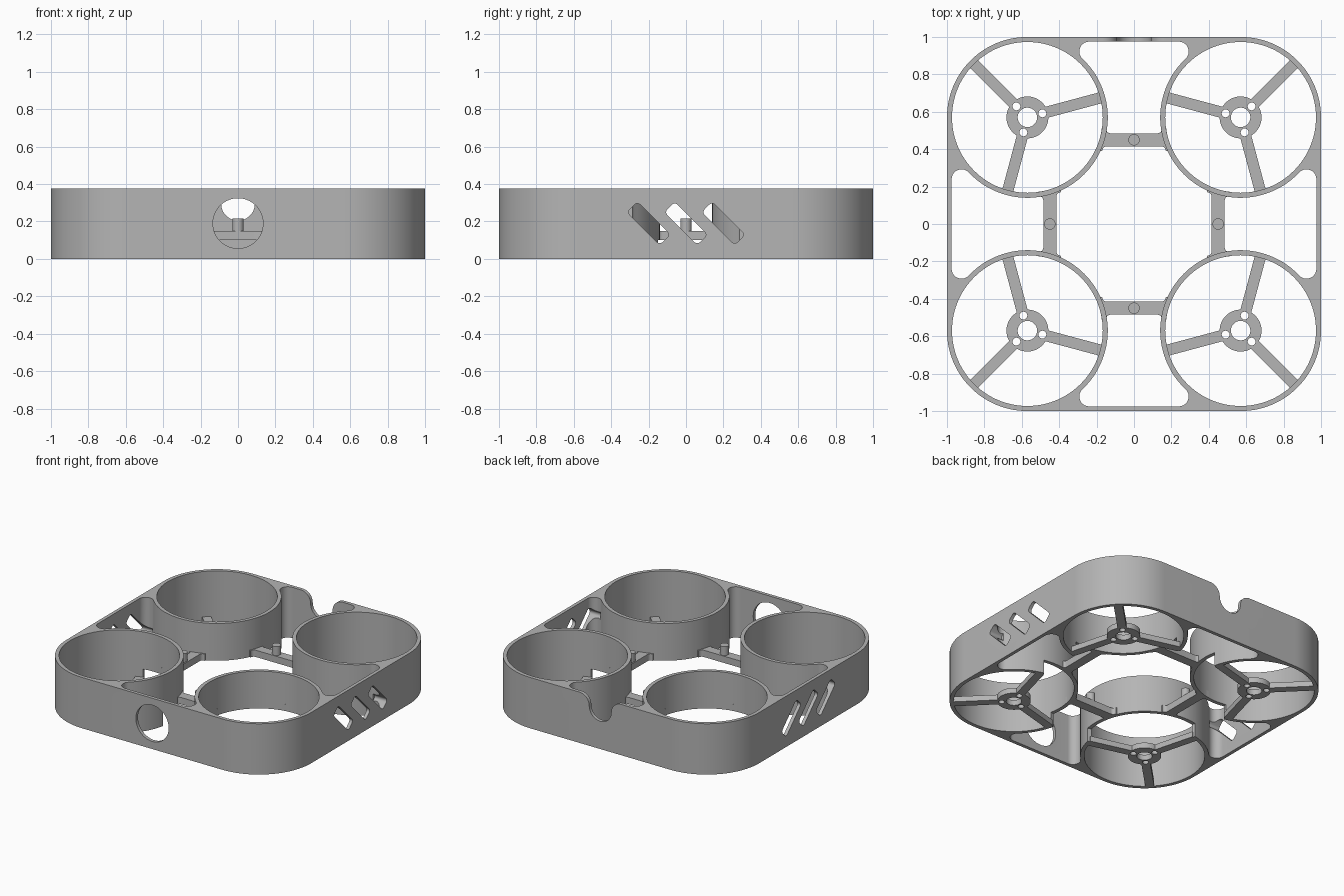
import bpy, bmesh
from math import sin, cos, asin, sqrt, atan2, radians, degrees

if "Cube" in bpy.data.objects:
    bpy.data.objects.remove(bpy.data.objects["Cube"], do_unlink=True)

H = 0.375            # frame height
C, R = 0.57, 0.43    # duct centre offset and outer radius
BORE = 0.403         # duct inner radius
WALL = 0.975         # inner face of the outer wall
FIL = 0.053          # pocket corner radius
CUT = 0.1            # height of the opening under the inner duct walls
CORNERS = [(1, 1), (-1, 1), (-1, -1), (1, -1)]

grey = bpy.data.materials.new("plain grey")
grey.use_nodes = True
colour = (0.46, 0.46, 0.46, 1)
grey.diffuse_color = colour
grey.node_tree.nodes["Principled BSDF"].inputs["Base Color"].default_value = colour


def arc(cx, cy, r, a0, a1, n):
    """Points on an arc, angles in degrees."""
    steps = [radians(a0 + (a1 - a0) * i / n) for i in range(n + 1)]
    return [(cx + r * cos(a), cy + r * sin(a)) for a in steps]


def circle(cx, cy, r, n=96):
    return arc(cx, cy, r, 0, 360, n)[:-1]


def prism(name, pts, lo, hi, axis="z"):
    """Extrude a closed outline from lo to hi along an axis."""
    place = {"z": lambda u, v, w: (u, v, w),
             "y": lambda u, v, w: (u, w, v),
             "x": lambda u, v, w: (w, u, v)}[axis]
    bm = bmesh.new()
    face = bm.faces.new([bm.verts.new(place(u, v, lo)) for u, v in pts])
    top = bmesh.ops.extrude_face_region(bm, geom=[face])["geom"]
    shift = place(0, 0, hi - lo)
    bmesh.ops.translate(bm, vec=shift, verts=[g for g in top if isinstance(g, bmesh.types.BMVert)])
    bmesh.ops.remove_doubles(bm, verts=bm.verts[:], dist=1e-5)
    bmesh.ops.recalc_face_normals(bm, faces=bm.faces[:])
    mesh = bpy.data.meshes.new(name)
    bm.to_mesh(mesh)
    bm.free()
    mesh.materials.append(grey)
    ob = bpy.data.objects.new(name, mesh)
    bpy.context.scene.collection.objects.link(ob)
    return ob


def cut(ob, cutters):
    """Subtract the cutters, bake the result and remove them."""
    for c in cutters:
        mod = ob.modifiers.new("cut", "BOOLEAN")
        mod.operation, mod.solver, mod.object = "DIFFERENCE", "EXACT", c
    bpy.context.view_layer.update()
    deps = bpy.context.evaluated_depsgraph_get()
    mesh = bpy.data.meshes.new_from_object(ob.evaluated_get(deps))
    ob.modifiers.clear()
    ob.data = mesh
    for c in cutters:
        bpy.data.objects.remove(c, do_unlink=True)


def smooth(ob):
    bpy.ops.object.select_all(action="DESELECT")
    ob.select_set(True)
    bpy.context.view_layer.objects.active = ob
    bpy.ops.object.shade_smooth_by_angle(angle=radians(30))


# Frame shell: rounded square
outline = []
for i, (sx, sy) in enumerate(CORNERS):
    outline += arc(sx * C, sy * C, R, 90 * i, 90 * i + 90, 32)
frame = prism("frame", outline, 0, H)

# Central pocket: hugs the ducts, with filleted corners along the walls
fy = WALL - FIL
fx = C - sqrt((R + FIL) ** 2 - (fy - C) ** 2)
t = degrees(atan2(C - fy, C - fx))
corner = (arc(fx, fy, FIL, 90, t, 16) + arc(C, C, R, t + 180, 270 - t, 64)[1:-1]
          + arc(fy, fx, FIL, 90 - t, 0, 16))
pocket = []
for _ in range(4):
    pocket += corner
    corner = [(y, -x) for x, y in corner]
cutters = [prism("pocket_cutter", pocket, -0.1, H + 0.1)]

# Duct bores, and the low openings between the two inner motor arms
for sx, sy in CORNERS:
    cutters.append(prism("bore_cutter", circle(sx * C, sy * C, BORE), -0.1, H + 0.1))
    wedge = arc(0, 0, 0.38, 168, 282, 24) + arc(0, 0, 0.46, 282, 168, 24)
    wedge = [(sx * (C + x), sy * (C + y)) for x, y in wedge]
    cutters.append(prism("opening_cutter", wedge, -0.1, CUT))

# Round front window
cutters.append(prism("window_cutter", circle(0, 0.19, 0.134), -1.1, -0.9, "y"))

# Flared notch in the back wall
notch = (arc(-0.17, 0.295, 0.08, 90, 0, 12) + arc(0, 0.295, 0.09, 180, 360, 24)[1:-1]
         + arc(0.17, 0.295, 0.08, 180, 90, 12) + [(0.17, 0.5), (-0.17, 0.5)])
cutters.append(prism("notch_cutter", notch, 0.9, 1.1, "y"))

# Three slanted slots in each side wall
for side in (-1, 1):
    for y in (-0.2, 0, 0.2):
        slot = []
        for i, (sx, sy) in enumerate(CORNERS):
            slot += arc(sx * 0.102, sy * 0.017, 0.022, 90 * i, 90 * i + 90, 6)
        k = sqrt(0.5)
        slot = [(y + k * (u + v), 0.19 + k * (v - u)) for u, v in slot]
        cutters.append(prism("slot_cutter", slot, side - 0.1, side + 0.1, "x"))
cut(frame, cutters)
smooth(frame)

# Motor mounts: hub with three arms, centre hole and screw holes
HUB, HALF = 0.112, 0.03
ARMS = (45, 165, 285)
star = []
for a in ARMS:
    ca, sa = cos(radians(a)), sin(radians(a))
    star += [(ca * 0.412 - sa * w, sa * 0.412 + ca * w) for w in (-HALF, HALF)]
    gap = degrees(asin(HALF / HUB))
    star += arc(0, 0, HUB, a + gap, a + 120 - gap, 20)
for sx, sy in CORNERS:
    name = ("back" if sy > 0 else "front") + ("_left" if sx > 0 else "_right")
    mount = prism(name + "_motor_mount", [(sx * (C + x), sy * (C + y)) for x, y in star], 0, 0.04)
    holes = [prism("hole_cutter", circle(sx * C, sy * C, 0.052, 48), -0.1, 0.1)]
    for a in ARMS:
        x, y = C + 0.083 * cos(radians(a)), C + 0.083 * sin(radians(a))
        holes.append(prism("hole_cutter", circle(sx * x, sy * y, 0.021, 24), -0.1, 0.1))
    cut(mount, holes)
    smooth(mount)

# Cross bars with flared ends, each carrying a peg
edge_out = [(0.173, 0.51)] + arc(0.125, 0.51, 0.025, 0, -90, 8)
edge_in = arc(0.145, 0.39, 0.025, 90, 0, 8) + [(0.187, 0.39)]
half = edge_in[::-1] + [(-x, y) for x, y in edge_in]
bar = half + [(-x, y) for x, y in edge_out] + edge_out[::-1]
peg = circle(0, 0.45, 0.03, 48)
for name in ("back", "left", "front", "right"):
    smooth(prism(name + "_bar", bar, CUT, 0.15))
    smooth(prism(name + "_peg", peg, 0.14, 0.215))
    bar, peg = [[(y, -x) for x, y in p] for p in (bar, peg)]
